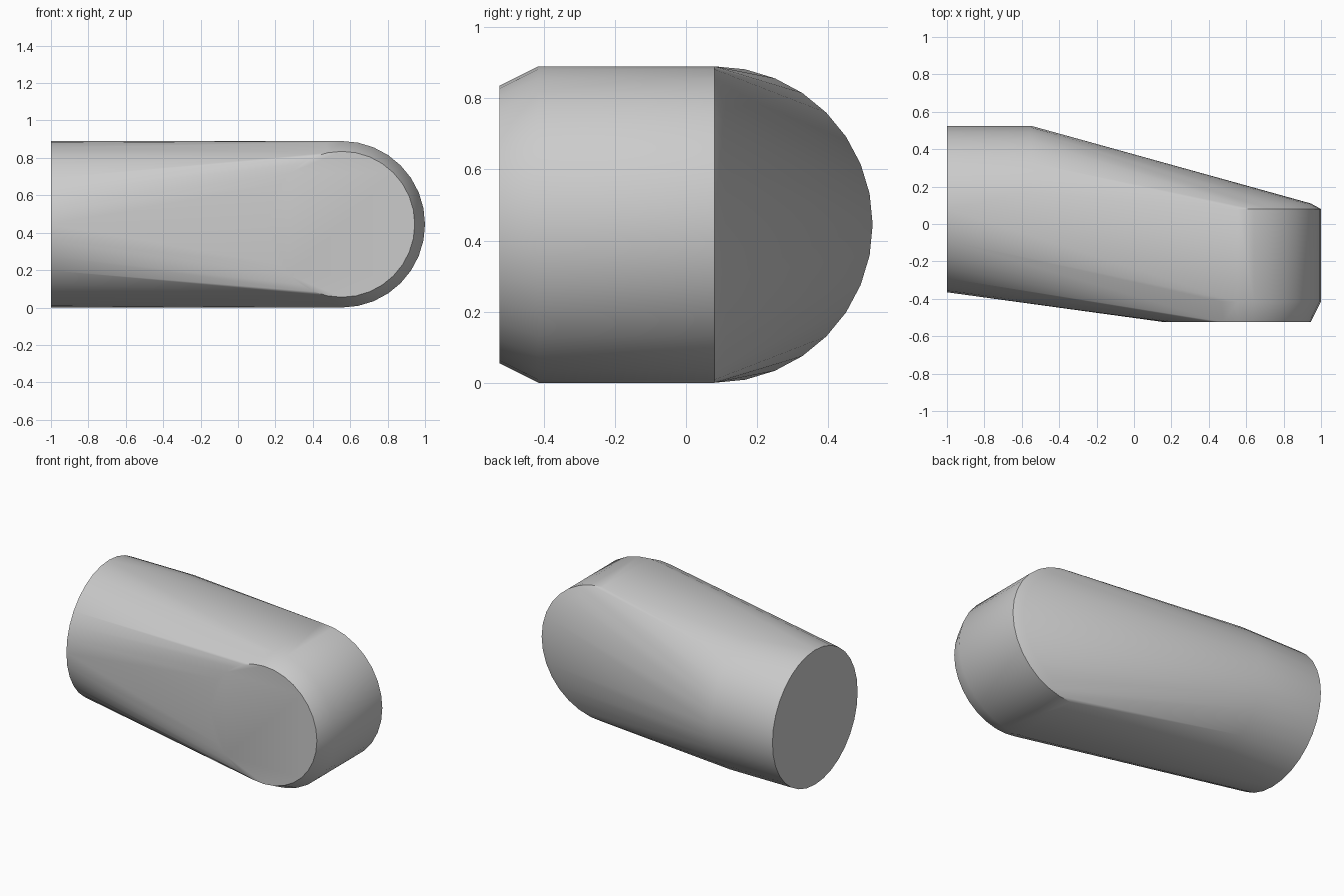
import bpy, bmesh, math
from mathutils import Vector

cube = bpy.data.objects.get("Cube")
if cube:
    bpy.data.objects.remove(cube, do_unlink=True)

RADIUS = 0.445
INNER = 0.39
SEGMENTS = 32


def ring(bm, center, radius, axis):
    """Add a circle of points around the x or the y axis."""
    for i in range(SEGMENTS):
        a = 2 * math.pi * i / SEGMENTS
        u, v = radius * math.cos(a), radius * math.sin(a)
        offset = Vector((0, u, v)) if axis == "x" else Vector((u, 0, v))
        bm.verts.new(Vector(center) + offset)


def material(name, color):
    mat = bpy.data.materials.new(name)
    mat.use_nodes = True
    mat.diffuse_color = color
    mat.node_tree.nodes["Principled BSDF"].inputs["Base Color"].default_value = color
    return mat


bm = bmesh.new()

# Straight round sleeve at the right end
ring(bm, (-1, 0.08, RADIUS), RADIUS, "x")
ring(bm, (-0.55, 0.08, RADIUS), RADIUS, "x")

# Upright round joint at the left end, chamfered front and back
ring(bm, (0.555, 0.11, RADIUS), INNER, "y")
ring(bm, (0.555, 0.08, RADIUS), RADIUS, "y")
ring(bm, (0.555, -0.415, RADIUS), RADIUS, "y")
ring(bm, (0.555, -0.525, RADIUS), INNER, "y")

# Skin stretched over both ends
bmesh.ops.convex_hull(bm, input=bm.verts[:])
bmesh.ops.delete(bm, geom=[v for v in bm.verts if not v.link_faces], context="VERTS")
bmesh.ops.dissolve_limit(bm, angle_limit=math.radians(0.5),
                         verts=bm.verts[:], edges=bm.edges[:])
bmesh.ops.recalc_face_normals(bm, faces=bm.faces[:])

mesh = bpy.data.meshes.new("arm_segment")
bm.to_mesh(mesh)
bm.free()
arm = bpy.data.objects.new("arm_segment", mesh)
bpy.context.collection.objects.link(arm)
mesh.materials.append(material("light_grey", (0.6, 0.6, 0.6, 1)))

# Smooth skin with sharp end rims
bpy.ops.object.select_all(action="DESELECT")
arm.select_set(True)
bpy.context.view_layer.objects.active = arm
bpy.ops.object.shade_smooth_by_angle(angle=math.radians(35))
